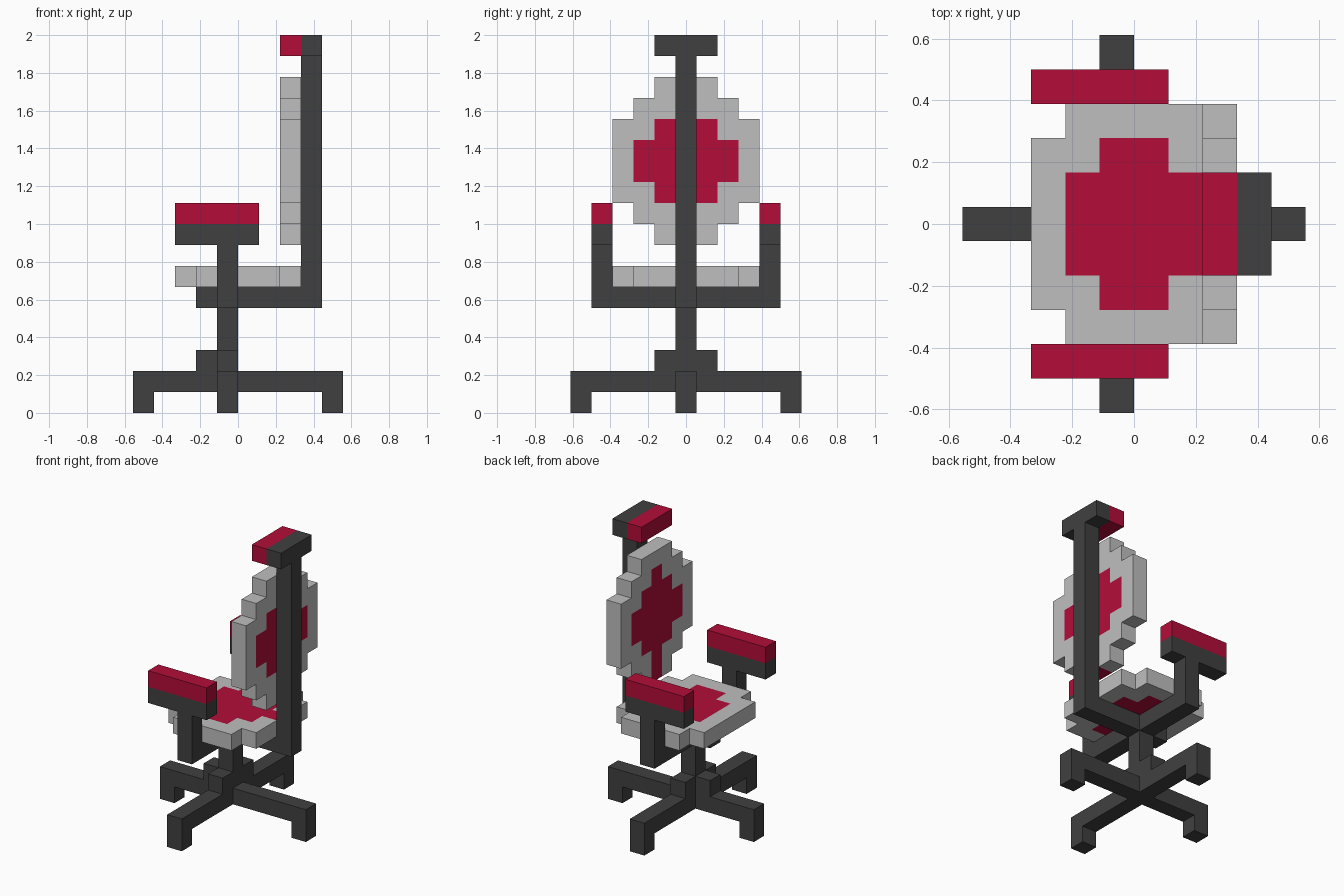
import bpy
import bmesh
from mathutils import Vector

if "Cube" in bpy.data.objects:
    bpy.data.objects.remove(bpy.data.objects["Cube"], do_unlink=True)

U = 2 / 18  # one block


def material(name, rgb):
    m = bpy.data.materials.new(name)
    m.use_nodes = True
    m.diffuse_color = (*rgb, 1)
    m.node_tree.nodes["Principled BSDF"].inputs["Base Color"].default_value = (*rgb, 1)
    return m


DARK = material("dark grey frame", (0.051, 0.051, 0.051))
GREY = material("light grey padding", (0.521, 0.521, 0.521))
RED = material("crimson padding", (0.451, 0.004, 0.041))


def finish(name, bm, *mats):
    bmesh.ops.recalc_face_normals(bm, faces=bm.faces)
    bmesh.ops.scale(bm, vec=(U, U, U), verts=bm.verts)
    mesh = bpy.data.meshes.new(name)
    bm.to_mesh(mesh)
    bm.free()
    for m in mats:
        mesh.materials.append(m)
    obj = bpy.data.objects.new(name, mesh)
    bpy.context.collection.objects.link(obj)
    return obj


def extrude(bm, offset):
    geom = bmesh.ops.extrude_face_region(bm, geom=bm.faces[:])["geom"]
    verts = [g for g in geom if isinstance(g, bmesh.types.BMVert)]
    bmesh.ops.translate(bm, vec=offset, verts=verts)


def prism(name, profile, axis, lo, hi, mat):
    """Extrude a (horizontal, z) profile along x or y."""
    bm = bmesh.new()
    place = (lambda h, z: (h, lo, z)) if axis == "y" else (lambda h, z: (lo, h, z))
    bm.faces.new([bm.verts.new(place(h, z)) for h, z in profile])
    extrude(bm, (0, hi - lo, 0) if axis == "y" else (hi - lo, 0, 0))
    return finish(name, bm, mat)


def box(name, x0, x1, y0, y1, z0, z1, mat):
    return prism(name, [(x0, z0), (x1, z0), (x1, z1), (x0, z1)], "y", y0, y1, mat)


def cushion(name, outer, red, place, cell, thickness):
    """Stepped pad: half widths per row, with a red patch through its thickness."""
    bm = bmesh.new()
    for row, half in enumerate(outer):
        for i in range(int(2 * half)):
            v = i - half
            corners = [(row, v), (row + 1, v), (row + 1, v + 1), (row, v + 1)]
            bm.faces.new([bm.verts.new(place(*c)) for c in corners])
    bmesh.ops.remove_doubles(bm, verts=bm.verts, dist=0.001)
    extrude(bm, thickness)
    bmesh.ops.recalc_face_normals(bm, faces=bm.faces)
    # Colour each face by the block it belongs to
    for f in bm.faces:
        row, v = cell(f.calc_center_median() - f.normal * 0.5)
        f.material_index = int(abs(v) < red[int(row)])
    return finish(name, bm, GREY, RED)


# Base: two crossing bars with feet
def bridge(r):
    return [(-r, 0), (1 - r, 0), (1 - r, 1), (r - 1, 1), (r - 1, 0), (r, 0), (r, 2), (-r, 2)]


prism("base_legs_lengthwise", bridge(5), "y", -0.5, 0.5, DARK)
prism("base_legs_crosswise", bridge(5.5), "x", -1, 0, DARK)

# Hub and column
box("hub_crosswise", -1, 0, -1.5, 1.5, 2, 3, DARK)
box("hub_front", -2, -1, -0.5, 0.5, 2, 3, DARK)
box("column", -1, 0, -0.5, 0.5, 3, 5, DARK)

# Seat support with back mast, and the U-shaped arm frame
prism("seat_support_and_mast",
      [(-2, 5), (4, 5), (4, 17), (3, 17), (3, 6), (-2, 6)], "y", -0.5, 0.5, DARK)
prism("arm_frame",
      [(-4.5, 5), (4.5, 5), (4.5, 8), (3.5, 8), (3.5, 6), (-3.5, 6), (-3.5, 8), (-4.5, 8)],
      "x", -1, 0, DARK)

# Armrests
for side, y in (("left", 3.5), ("right", -4.5)):
    box(f"armrest_base_{side}", -3, 1, y, y + 1, 8, 9, DARK)
    box(f"armrest_pad_{side}", -3, 1, y, y + 1, 9, 10, RED)

# Headrest
box("headrest_bar", 3, 4, -1.5, 1.5, 17, 18, DARK)
box("headrest_pad", 2, 3, -1.5, 1.5, 17, 18, RED)

# Seat cushion, rows running front to back
cushion("seat", [2.5, 3.5, 3.5, 3.5, 3.5, 2.5], [0, 1.5, 2.5, 2.5, 1.5, 0.5],
        lambda r, v: (r - 3, v, 6), lambda p: (p.x + 3, p.y), Vector((0, 0, 1)))

# Backrest cushion, rows running bottom to top
cushion("backrest", [1.5, 2.5, 3.5, 3.5, 3.5, 3.5, 2.5, 1.5],
        [0.5, 0.5, 1.5, 2.5, 2.5, 1.5, 0.5, 0],
        lambda r, v: (2, v, r + 8), lambda p: (p.z - 8, p.y), Vector((1, 0, 0)))
